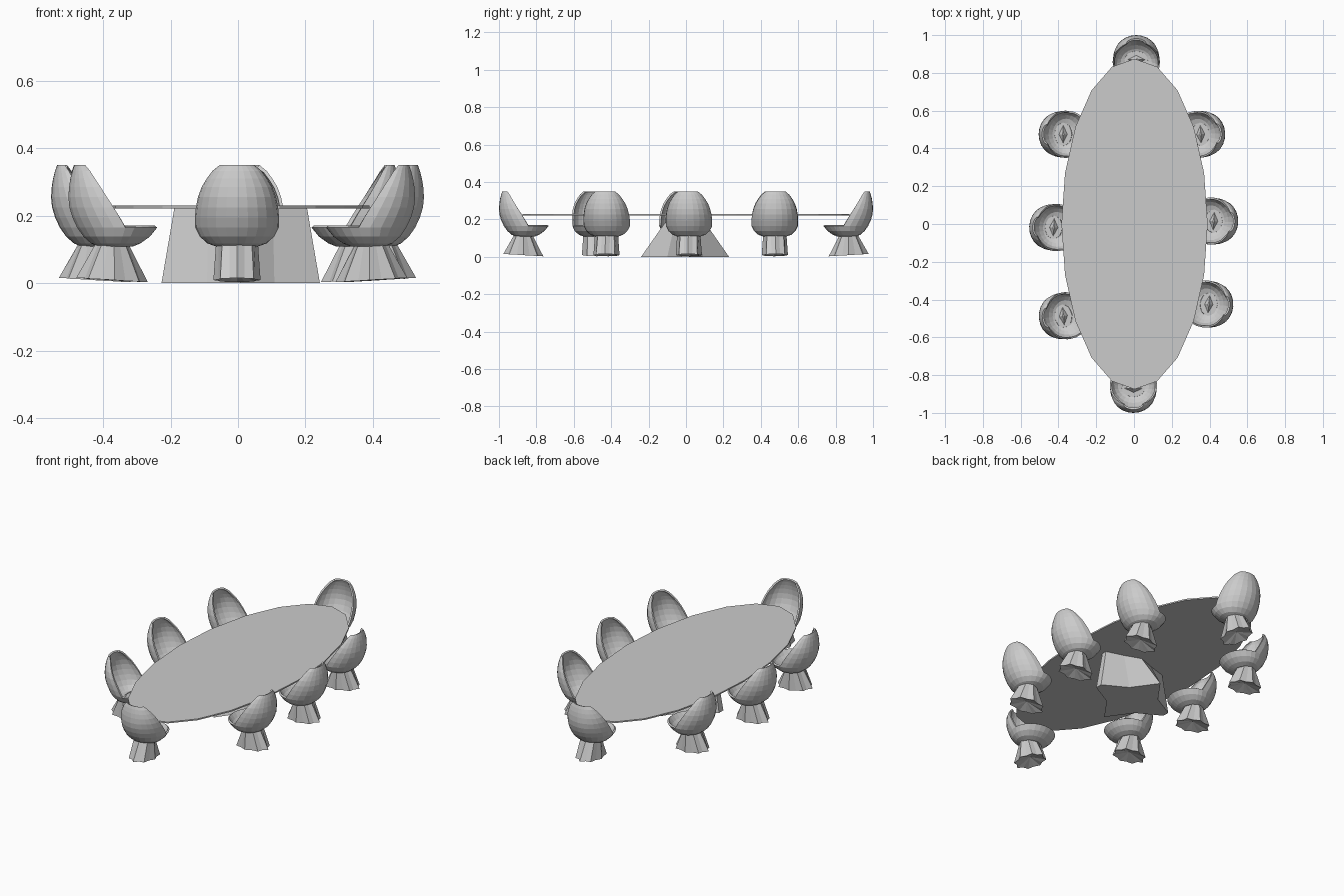
import bpy, bmesh
from math import cos, sin, pi, radians

cube = bpy.data.objects.get("Cube")
if cube:
    bpy.data.objects.remove(cube)

grey = bpy.data.materials.new("light_grey")
grey.use_nodes = True
grey.diffuse_color = (0.6, 0.6, 0.6, 1)
grey.node_tree.nodes["Principled BSDF"].inputs["Base Color"].default_value = (0.6, 0.6, 0.6, 1)


def finish_mesh(bm, name):
    bmesh.ops.recalc_face_normals(bm, faces=bm.faces)
    mesh = bpy.data.meshes.new(name)
    bm.to_mesh(mesh)
    bm.free()
    mesh.materials.append(grey)
    return mesh


def place(name, mesh, loc=(0, 0, 0), turn=0):
    ob = bpy.data.objects.new(name, mesh)
    ob.location = loc
    ob.rotation_euler.z = radians(turn)
    bpy.context.scene.collection.objects.link(ob)
    return ob


def bridge(bm, low, high, closed=True):
    n = len(low)
    for i in range(n if closed else n - 1):
        j = (i + 1) % n
        bm.faces.new((low[i], low[j], high[j], high[i]))


def loft(name, bottom, top, hollow=0):
    """Solid between two outlines; the underside can rise to a centre point."""
    bm = bmesh.new()
    lo = [bm.verts.new(p) for p in bottom]
    hi = [bm.verts.new(p) for p in top]
    bridge(bm, lo, hi)
    bm.faces.new(hi)
    if hollow:
        mid = bm.verts.new((0, 0, hollow))
        for i in range(len(lo)):
            bm.faces.new((lo[i - 1], lo[i], mid))
    else:
        bm.faces.new(lo)
    return finish_mesh(bm, name)


def ellipse(rx, ry, z, n):
    return [(rx * cos(2 * pi * i / n), ry * sin(2 * pi * i / n), z) for i in range(n)]


# Oval table top
place("table_top", loft("table_top", ellipse(0.387, 0.875, 0.222, 20),
                        ellipse(0.387, 0.875, 0.23, 20)), (0.003, 0, 0))


# Pedestal: four-pointed, flaring downwards
def star(px, py, ix, iy, blunt, z):
    quarter = [(px, blunt), (ix, iy), (0, py)]
    half = quarter + [(-x, y) for x, y in quarter[1::-1]]
    return [(x, y, z) for x, y in half + [(-x, -y) for x, y in half if x or y > 0]]


place("table_pedestal", loft("table_pedestal", star(0.235, 0.235, 0.1, 0.095, 0.02, 0),
                             star(0.197, 0.08, 0.095, 0.045, 0.015, 0.222)), (0.008, -0.005, 0))

# Chair shell: a bowl seat whose back half continues up into a scooped back.
# Each row: height, back depth, side-edge depth, half width, front depth
CENTRE = 0.13
bowl_rows = [(0.108, 0.09, 0.14, 0.06, 0.19), (0.118, 0.068, 0.145, 0.088, 0.215),
             (0.138, 0.045, 0.15, 0.11, 0.243), (0.165, 0.026, 0.157, 0.124, 0.265)]
back_rows = [(0.195, 0.012, 0.14, 0.125), (0.225, 0.003, 0.122, 0.122),
             (0.255, 0, 0.103, 0.116), (0.285, 0.002, 0.085, 0.105),
             (0.31, 0.006, 0.07, 0.09), (0.333, 0.012, 0.057, 0.073),
             (0.35, 0.018, 0.045, 0.052)]
HALF = 12


def arc_point(row, i):
    a = -pi / 2 + pi * i / HALF
    z, back, edge, width = row[:4]
    reach = edge - back if i <= HALF else row[4] - edge
    return (edge - reach * cos(a) - CENTRE, width * sin(a), z)


bm = bmesh.new()
previous = None
for row in bowl_rows:
    ring = [bm.verts.new(arc_point(row, i)) for i in range(2 * HALF)]
    if previous:
        bridge(bm, previous, ring)
    else:
        bm.faces.new(ring)
    previous = ring
previous = previous[:HALF + 1]
for row in back_rows:
    arc = [bm.verts.new(arc_point(row, i)) for i in range(HALF + 1)]
    bridge(bm, previous, arc, closed=False)
    previous = arc
shell_mesh = finish_mesh(bm, "chair_shell")
# Keep the underside facing outwards
if shell_mesh.polygons[0].normal.z > 0:
    shell_mesh.flip_normals()


# Fluted chair foot, wide front to back, hollow underneath
def fluted(rx, ry, z, dip, slope):
    pts = []
    for i in range(16):
        a, r = 2 * pi * i / 16, 1 - dip * (i % 2)
        pts.append((rx * r * cos(a), ry * r * sin(a), z - slope * cos(a)))
    return pts


foot_mesh = loft("chair_foot", fluted(0.107, 0.07, 0.009, 0.16, 0.006),
                 fluted(0.046, 0.062, 0.122, 0.04, 0), hollow=0.035)

# Small diamond ridge in the seat
ridge_mesh = loft("seat_ridge", ellipse(0.024, 0.05, 0.12, 4), ellipse(0.004, 0.02, 0.14, 4))

# Chairs around the table: x, y, facing angle
chairs = [(-0.375, 0.475, 0), (-0.425, -0.018, -3), (-0.374, -0.487, 6),
          (0.353, 0.475, 183), (0.422, 0.015, 177), (0.396, -0.425, 175),
          (0.012, 0.87, -90), (-0.003, -0.87, 90)]
for k, (x, y, turn) in enumerate(chairs, 1):
    shell = place(f"chair_shell_{k}", shell_mesh, (x, y, 0), turn)
    solid = shell.modifiers.new("thickness", "SOLIDIFY")
    solid.thickness = 0.01
    solid.offset = -1
    place(f"chair_foot_{k}", foot_mesh, (x, y, 0), turn)
    place(f"seat_ridge_{k}", ridge_mesh, (x, y, 0), turn)
